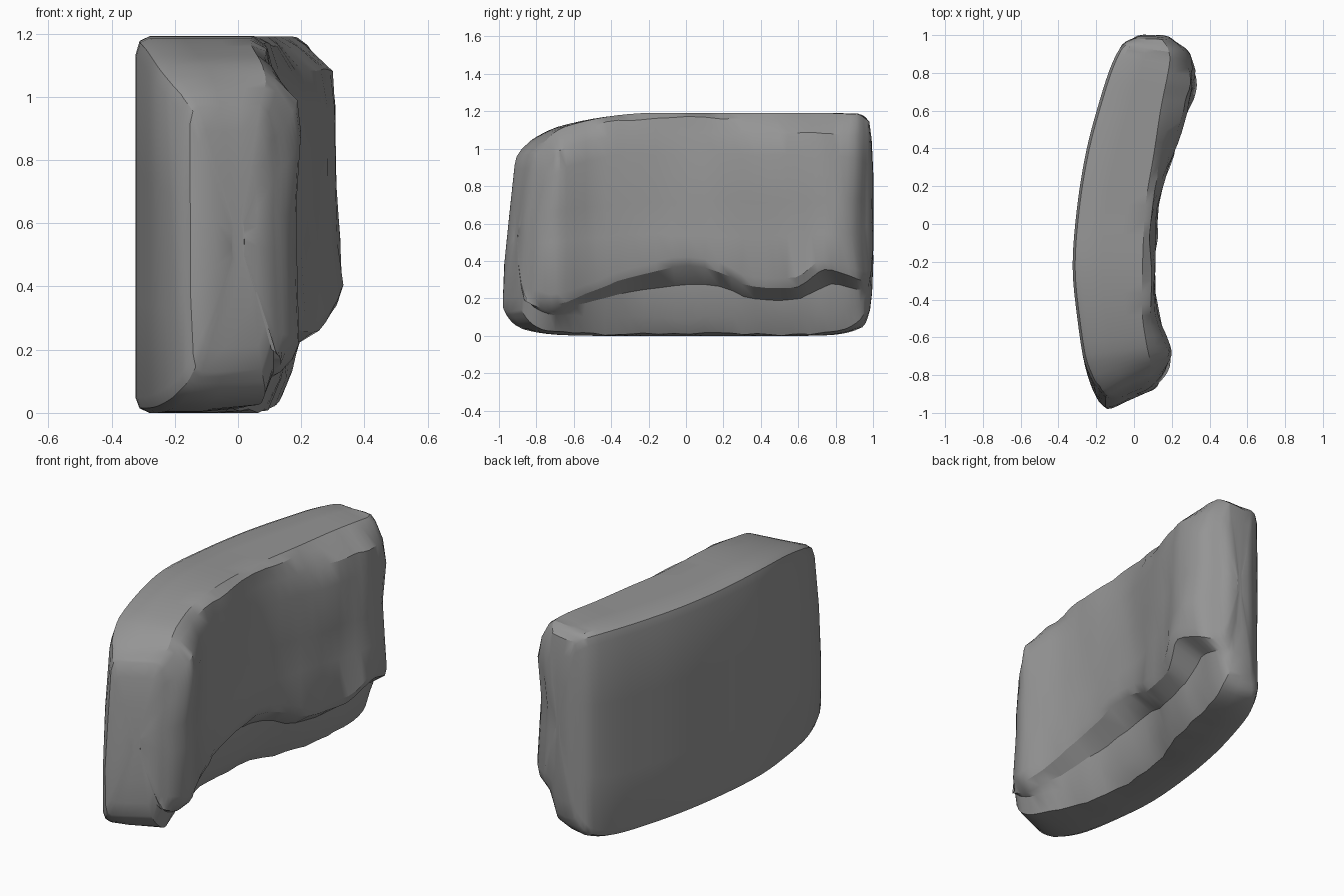
import bpy, bmesh
from mathutils import Vector, noise

cube = bpy.data.objects.get("Cube")
if cube:
    bpy.data.objects.remove(cube, do_unlink=True)

# Stone colour
stone = bpy.data.materials.new("grey_stone")
stone.use_nodes = True
colour = (0.3, 0.3, 0.3, 1)
stone.diffuse_color = colour
stone.node_tree.nodes["Principled BSDF"].inputs["Base Color"].default_value = colour

# Stations along the arc: outer x, outer y, inner x, inner y,
# bottom, top, undercut height, undercut width, top width
stations = [
    (-.15, -.98, .12, -.86, .13, .97, .20, .90, .88),
    (-.20, -.92, .17, -.79, .05, 1.03, .19, .80, .84),
    (-.26, -.75, .195, -.68, .01, 1.10, .17, .74, .80),
    (-.30, -.50, .13, -.48, .00, 1.16, .25, .68, .86),
    (-.325, -.22, .115, -.24, .00, 1.19, .33, .62, .90),
    (-.30, .10, .13, .10, .00, 1.19, .37, .60, .90),
    (-.25, .40, .205, .36, .00, 1.19, .27, .66, .84),
    (-.18, .66, .28, .59, .00, 1.19, .27, .62, .76),
    (-.12, .84, .32, .74, .01, 1.19, .36, .58, .73),
    (-.06, .95, .29, .89, .05, 1.18, .31, .62, .78),
    (.00, .985, .20, .97, .13, 1.14, .30, .72, .85),
]
STEPS = 4


def smooth_stations(points):
    """Catmull-Rom interpolation between stations."""
    result = []
    last = len(points) - 1
    for i in range(last):
        a, b, c, d = (points[min(max(i + k, 0), last)] for k in (-1, 0, 1, 2))
        for s in range(STEPS):
            t = s / STEPS
            result.append([q + t / 2 * (r - p + t * (2*p - 5*q + 4*r - w
                           + t * (3 * (q - r) + w - p)))
                           for p, q, r, w in zip(a, b, c, d)])
    return result + [points[-1]]


def section(ox, oy, ix, iy, low, high, cut, foot, crown):
    """Closed ring across the block, from the outer foot over the top."""
    low, high = max(low, 0), min(high, 1.195)
    tall = high - low
    ring = [(0, low + .05), (0, low + .3 * tall), (0, low + .65 * tall),
            (0, high - .06), (.03, high - .015), (.1, high),
            (.35, high), (.6, high), (crown - .06, high),
            (crown + .03, high - .03), (.96, high - .11), (1, high - .22),
            (.985, low + .6 * tall), (.99, low + .45 * tall),
            (1, cut + .05), (.96, cut), (foot + .12, cut * .75 + low * .25),
            (foot + .06, low + .1), (foot - .05, low + .01), (.35, low),
            (.1, low), (.03, low + .015)]
    return [Vector((ox + (ix - ox) * u, oy + (iy - oy) * u, z)) for u, z in ring]


# Curved block, lofted and roughened everywhere except its outer face
bm = bmesh.new()
rings = []
for station in smooth_stations(stations):
    front = max(0, -.7 - station[1]) / .28
    ring = []
    for k, p in enumerate(section(*station)):
        rough = noise.noise_vector(p * 4) + noise.noise_vector(p * 11) * .5
        if 9 <= k <= 18:
            p = p + rough * .018
        elif station[1] < -.9 or station[1] > .93:
            p = p + rough * .012
        p.y += front * max(0, p.z - .3) * .1
        p.z = min(max(p.z, 0), 1.195)
        ring.append(p)
    rings.append(ring)


def end_rings(ring, outward):
    """Shrinking rings that round off one end."""
    centre = sum(ring, Vector()) / len(ring)
    return [[p.lerp(centre, amount) + outward * push for p in ring]
            for amount, push in ((.18, .012), (.5, .02), (.85, .02))]


rings = (end_rings(rings[0], Vector((.3, -1, 0)))[::-1] + rings
         + end_rings(rings[-1], Vector((.1, 1, 0))))
loops = [[bm.verts.new(p) for p in ring] for ring in rings]
for a, b in zip(loops, loops[1:]):
    for k in range(len(a)):
        n = (k + 1) % len(a)
        bm.faces.new((a[k], a[n], b[n], b[k]))
caps = [bm.faces.new(loops[0]), bm.faces.new(loops[-1])]
bmesh.ops.triangulate(bm, faces=caps)
bmesh.ops.recalc_face_normals(bm, faces=bm.faces)

mesh = bpy.data.meshes.new("curved_stone_block")
bm.to_mesh(mesh)
bm.free()
block = bpy.data.objects.new("curved_stone_block", mesh)
bpy.context.collection.objects.link(block)
mesh.materials.append(stone)
bpy.context.view_layer.objects.active = block
block.select_set(True)
bpy.ops.object.shade_smooth_by_angle(angle=0.5)
